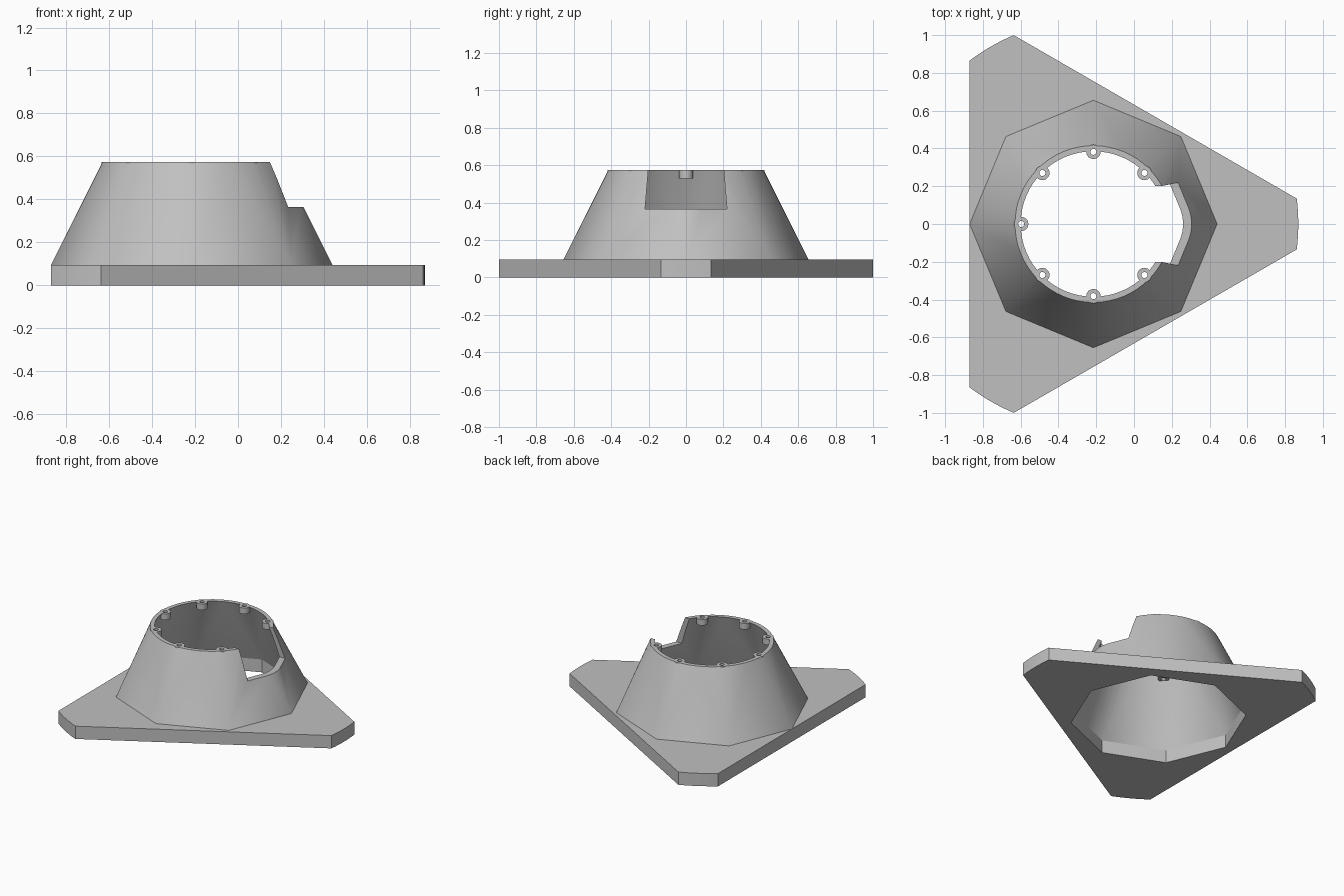
import bpy, bmesh
from math import sin, cos, radians, pi

CX = -0.215                       # common axis of plate and cone
PLATE_H, TOP = 0.095, 0.575
SEGS = 64

cube = bpy.data.objects.get("Cube")
if cube:
    bpy.data.objects.remove(cube, do_unlink=True)

grey = bpy.data.materials.new("plain grey")
grey.use_nodes = True
COLOUR = (0.53, 0.53, 0.53, 1)
grey.diffuse_color = COLOUR
grey.node_tree.nodes["Principled BSDF"].inputs["Base Color"].default_value = COLOUR


def ring(bm, radius, z, count, x=CX, y=0.0):
    return [bm.verts.new((x + radius * cos(2 * pi * i / count),
                          y + radius * sin(2 * pi * i / count), z)) for i in range(count)]


def finish(bm, name):
    bmesh.ops.recalc_face_normals(bm, faces=bm.faces)
    mesh = bpy.data.meshes.new(name)
    bm.to_mesh(mesh)
    bm.free()
    mesh.materials.append(grey)
    obj = bpy.data.objects.new(name, mesh)
    bpy.context.collection.objects.link(obj)
    return obj


def prism(bm, outline, z0, z1, top_outline=None):
    low = [bm.verts.new((x, y, z0)) for x, y in outline]
    high = [bm.verts.new((x, y, z1)) for x, y in (top_outline or outline)]
    bm.faces.new(low[::-1])
    bm.faces.new(high)
    bridge(bm, low, high)


def bridge(bm, a, b):
    for i in range(len(a)):
        j = (i + 1) % len(a)
        bm.faces.new((a[i], a[j], b[j], b[i]))


def loft(bm, octagon, circle):
    """Flat triangle on each octagon side, cone patch at each corner."""
    step = SEGS // 8
    for k in range(8):
        mid = k * step + step // 2
        bm.faces.new((octagon[k], octagon[(k + 1) % 8], circle[mid]))
        for i in range(mid - step, mid):
            bm.faces.new((octagon[k], circle[(i + 1) % SEGS], circle[i % SEGS]))


def circle_points(radius, x, y, count=24):
    return [(x + radius * cos(2 * pi * i / count),
             y + radius * sin(2 * pi * i / count)) for i in range(count)]


def boolean(obj, tool, operation):
    mod = obj.modifiers.new(operation, 'BOOLEAN')
    mod.object, mod.operation, mod.solver = tool, operation, 'EXACT'
    bpy.context.view_layer.objects.active = obj
    bpy.ops.object.modifier_apply(modifier=mod.name)
    bpy.data.objects.remove(tool, do_unlink=True)


# Triangular base plate with rounded-off corners
bm = bmesh.new()
outline = []
for corner in (0, 120, 240):
    for i in range(-4, 5):
        a = radians(corner + 7.13 * i / 4)
        outline.append((CX + 1.085 * cos(a), 1.085 * sin(a)))
prism(bm, outline, 0, PLATE_H)
plate = finish(bm, "base_plate")

# Octagonal opening through the plate
bm = bmesh.new()
prism(bm, circle_points(0.59, CX, 0, 8), -0.1, 0.2)
boolean(plate, finish(bm, "plate_opening"), 'DIFFERENCE')

# Hollow wall going from an octagon to a round rim
bm = bmesh.new()
outer_low, outer_top = ring(bm, 0.655, PLATE_H, 8), ring(bm, 0.415, TOP, SEGS)
inner_low, inner_top = ring(bm, 0.59, PLATE_H, 8), ring(bm, 0.385, TOP, SEGS)
loft(bm, outer_low, outer_top)
loft(bm, inner_low, inner_top)
bridge(bm, outer_top, inner_top)
bridge(bm, outer_low, inner_low)
wall = finish(bm, "tapered_wall")

# Screw bosses around the rim, except at the notch
spots = [(CX + 0.382 * cos(k * pi / 4), 0.382 * sin(k * pi / 4)) for k in range(1, 8)]
bm = bmesh.new()
for x, y in spots:
    prism(bm, circle_points(0.038, x, y), TOP - 0.045, TOP)
boolean(wall, finish(bm, "screw_bosses"), 'UNION')

# Screw holes and the side notch
bm = bmesh.new()
for x, y in spots:
    prism(bm, circle_points(0.016, x, y), TOP - 0.08, TOP + 0.05)
sides = [[(0, -w), (0.6, -w), (0.6, w), (0, w)] for w in (0.219, 0.2)]
prism(bm, sides[0], 0.365, TOP + 0.02, sides[1])
boolean(wall, finish(bm, "notch_and_holes"), 'DIFFERENCE')

# Smooth the cone patches, keep real edges sharp
for obj in (plate, wall):
    bpy.ops.object.select_all(action='DESELECT')
    obj.select_set(True)
    bpy.context.view_layer.objects.active = obj
    bpy.ops.object.shade_smooth_by_angle(angle=radians(25))
